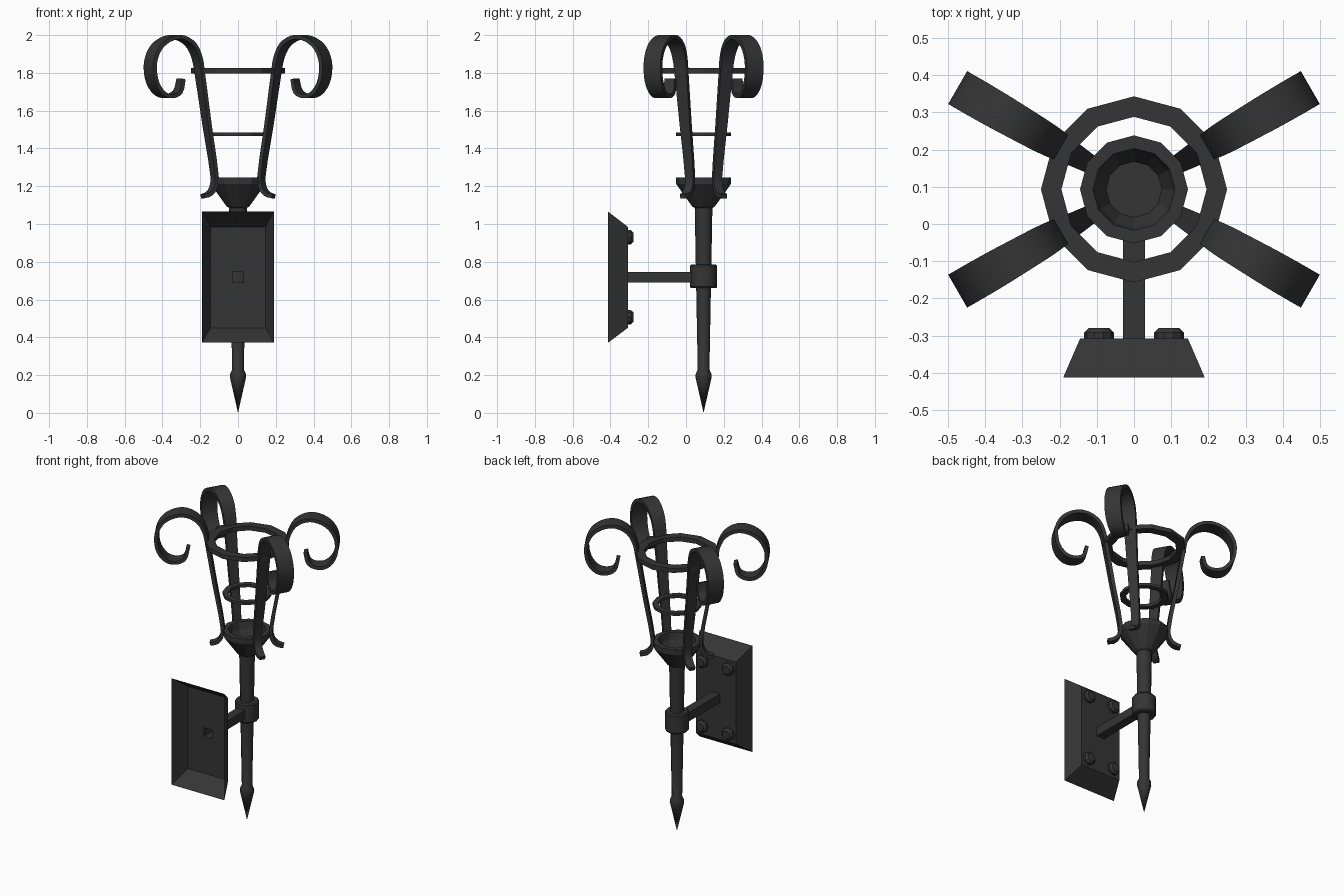
import bpy, bmesh, math
from mathutils import Vector

if "Cube" in bpy.data.objects:
    bpy.data.objects.remove(bpy.data.objects["Cube"])

CY = 0.093  # y of the torch axis
iron = bpy.data.materials.new("dark_iron")
iron.diffuse_color = (0.035, 0.035, 0.035, 1)
iron.use_nodes = True
iron.node_tree.nodes["Principled BSDF"].inputs["Base Color"].default_value = iron.diffuse_color


def loft(name, loops, cap_start=False, cap_end=False, smooth=None, closed=False):
    """Skin a list of equal-sized point loops into an object."""
    bm = bmesh.new()
    vs = [[bm.verts.new(p) for p in lp] for lp in loops]
    n = len(loops[0])
    pairs = list(zip(vs, vs[1:])) + ([(vs[-1], vs[0])] if closed else [])
    for a, b in pairs:
        for i in range(n):
            j = (i + 1) % n
            bm.faces.new((a[i], a[j], b[j], b[i]))
    if cap_start:
        bm.faces.new(vs[0][::-1])
    if cap_end:
        bm.faces.new(vs[-1])
    bmesh.ops.remove_doubles(bm, verts=bm.verts, dist=0.0005)
    bmesh.ops.recalc_face_normals(bm, faces=bm.faces)
    me = bpy.data.meshes.new(name)
    bm.to_mesh(me)
    bm.free()
    me.materials.append(iron)
    ob = bpy.data.objects.new(name, me)
    bpy.context.collection.objects.link(ob)
    if smooth:
        bpy.ops.object.select_all(action='DESELECT')
        ob.select_set(True)
        bpy.context.view_layer.objects.active = ob
        bpy.ops.object.shade_smooth_by_angle(angle=math.radians(smooth))
    return ob


def lathe(name, profile, sides=12, **kw):
    """Revolve (radius, z) points about the torch axis."""
    ang = [2 * math.pi * k / sides for k in range(sides)]
    return loft(name, [[(r * math.cos(a), CY + r * math.sin(a), z) for a in ang]
                       for r, z in profile], **kw)


# Tapered shaft with pointed finial
lathe("shaft", [(0.0, 0.0), (0.043, 0.19), (0.042, 0.205), (0.031, 0.23),
                (0.039, 0.66), (0.047, 1.10)], cap_end=True, smooth=35)

# Collar clamped round the shaft
lathe("collar", [(0.04, 0.66), (0.066, 0.66), (0.072, 0.668), (0.072, 0.777),
                 (0.066, 0.785), (0.04, 0.785)], smooth=35)

# Hollow cup
lathe("cup", [(0.047, 1.085), (0.06, 1.093), (0.108, 1.16), (0.145, 1.212), (0.145, 1.245),
              (0.112, 1.245), (0.104, 1.20), (0.075, 1.14)],
      cap_start=True, cap_end=True)

# Two basket rings
for name, ro, ri, z0, z1 in (("upper_ring", 0.25, 0.195, 1.797, 1.825),
                             ("lower_ring", 0.145, 0.11, 1.467, 1.485)):
    lathe(name, [(ro, z0), (ro, z1), (ri, z1), (ri, z0)], closed=True)


# Wall plate, open at the back, running into the hollow square bracket arm
def rect(hx, z0, z1, y):
    return [(-hx, y, z0), (hx, y, z0), (hx, y, z1), (-hx, y, z1)]


plate = loft("wall_plate_and_arm", [rect(0.19, 0.372, 1.065, -0.412),
                                    rect(0.145, 0.45, 0.985, -0.308),
                                    rect(0.029, 0.69, 0.747, -0.308),
                                    rect(0.029, 0.69, 0.747, 0.04)])

# Four bolts on the plate
for x in (-0.094, 0.094):
    for z in (0.507, 0.93):
        loft("bolt", [[(x + r * math.cos(k * math.pi / 5), y, z + r * math.sin(k * math.pi / 5))
                       for k in range(10)]
                      for r, y in ((0.04, -0.307), (0.04, -0.292), (0.027, -0.279))],
             cap_end=True)

# Scrolled strap: path points (radius, z, width)
PATH = [(0.218, 1.147, 0.035), (0.18, 1.158, 0.048), (0.152, 1.19, 0.05), (0.143, 1.25, 0.05),
        (0.19, 1.53, 0.062), (0.234, 1.80, 0.074), (0.25, 1.88, 0.08), (0.287, 1.948, 0.088),
        (0.355, 1.987, 0.095), (0.425, 1.983, 0.1), (0.49, 1.945, 0.102), (0.527, 1.885, 0.102),
        (0.536, 1.82, 0.102), (0.52, 1.745, 0.1), (0.475, 1.69, 0.092), (0.42, 1.677, 0.082),
        (0.368, 1.70, 0.07), (0.348, 1.768, 0.06)]


def smooth_path(pts, steps=3):
    """Catmull-Rom resampling of the path."""
    p = [Vector(q) for q in pts]
    p = [2 * p[0] - p[1]] + p + [2 * p[-1] - p[-2]]
    out = []
    for i in range(1, len(p) - 2):
        a, b, c, d = p[i - 1:i + 3]
        # non-uniform tangents keep the long straight run from overshooting
        lb = (c - b).length
        tb = (c - a) / (c - a).length * lb
        tc = (d - b) / (d - b).length * lb
        for s in range(steps):
            t = s / steps
            out.append(b * (2*t**3 - 3*t**2 + 1) + tb * (t**3 - 2*t**2 + t)
                       + c * (3*t**2 - 2*t**3) + tc * (t**3 - t**2))
    return out + [p[-2]]


curve = smooth_path(PATH)
T = 0.011  # half thickness of the strap
for sx in (-1, 1):
    for sy in (-1, 1):
        a = math.radians(30)
        out = Vector((sx * math.cos(a), sy * math.sin(a), 0))
        side = Vector((-out.y, out.x, 0))
        loops = []
        for i, q in enumerate(curve):
            d = curve[min(i + 1, len(curve) - 1)] - curve[max(i - 1, 0)]
            d.z = 0
            d.normalize()
            n = out * -d.y + Vector((0, 0, d.x))
            c = out * q.x + Vector((0, CY, q.y))
            w = side * (q.z / 2)
            loops.append([c + w + n * T, c - w + n * T, c - w - n * T, c + w - n * T])
        loft("scroll_strap", loops, cap_start=True, cap_end=True, smooth=35)
